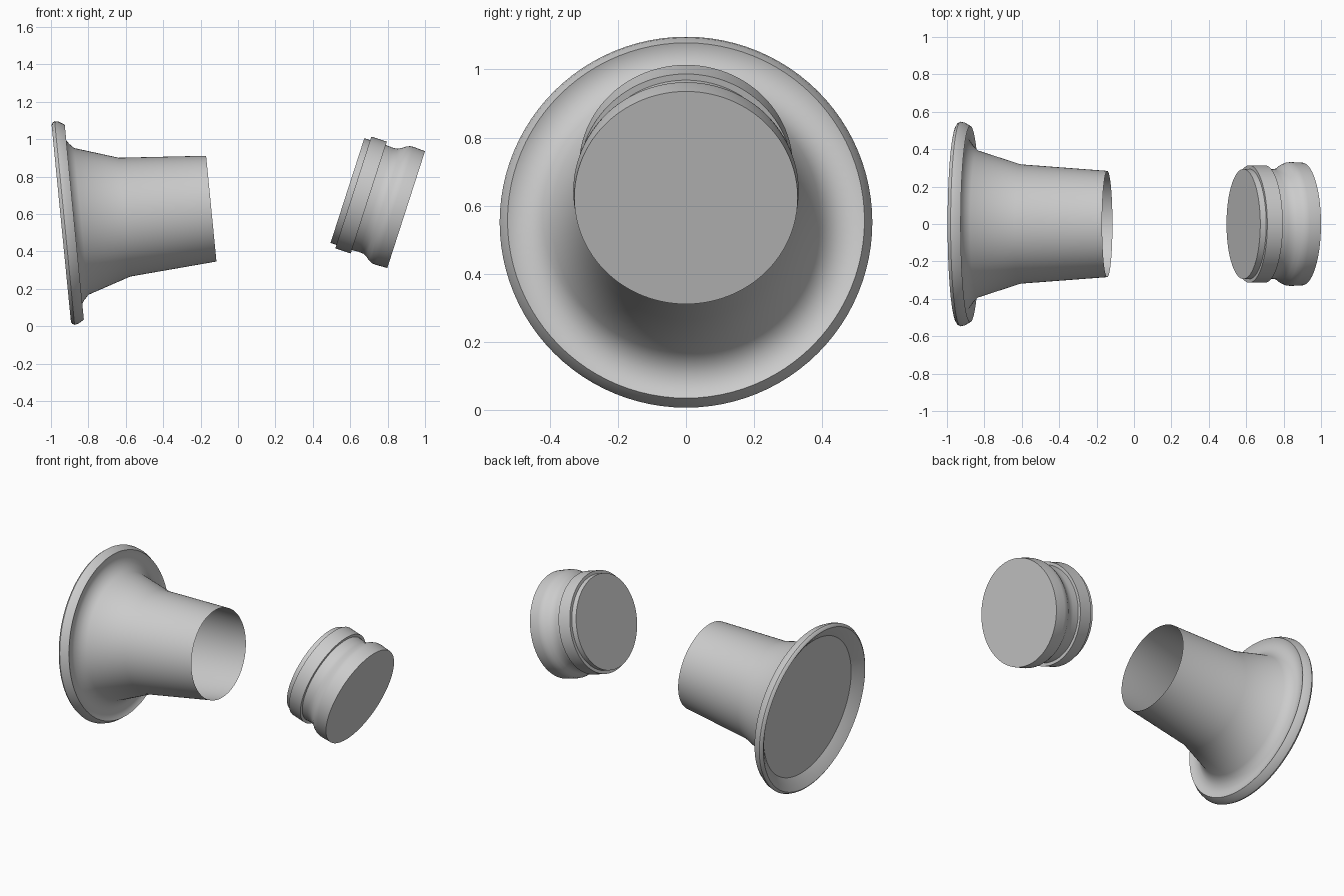
import bpy
import bmesh
from math import sin, cos, pi, radians

SEGMENTS = 96

cube = bpy.data.objects.get("Cube")
if cube:
    bpy.data.objects.remove(cube, do_unlink=True)

grey = bpy.data.materials.new("light grey")
grey.use_nodes = True
colour = (0.6, 0.6, 0.6, 1)
grey.diffuse_color = colour
grey.node_tree.nodes["Principled BSDF"].inputs["Base Color"].default_value = colour


def lathe(name, profile, location, tilt, close_end):
    """Turn (distance, radius) points around local x; the first ring is capped."""
    bm = bmesh.new()
    rings = []
    for t, r in profile:
        angles = [2 * pi * j / SEGMENTS for j in range(SEGMENTS)]
        rings.append([bm.verts.new((t, r * cos(a), r * sin(a))) for a in angles])
    for a, b in zip(rings, rings[1:]):
        for j in range(SEGMENTS):
            k = (j + 1) % SEGMENTS
            bm.faces.new((a[j], a[k], b[k], b[j]))
    bm.faces.new(rings[0][::-1])
    if close_end:
        bm.faces.new(rings[-1])
    mesh = bpy.data.meshes.new(name)
    bm.to_mesh(mesh)
    bm.free()
    mesh.materials.append(grey)
    obj = bpy.data.objects.new(name, mesh)
    bpy.context.collection.objects.link(obj)
    obj.location = location
    obj.rotation_euler.y = radians(tilt)
    bpy.ops.object.select_all(action='DESELECT')
    obj.select_set(True)
    bpy.context.view_layer.objects.active = obj
    bpy.ops.object.shade_smooth_by_angle(angle=radians(36))
    return obj


# Flared tube: recessed back disc, rolled rim, flat ledge, flare, open end
lathe("flared_tube", [
    (0.05, 0.455), (0.02, 0.495), (0.0, 0.53), (0.006, 0.54), (0.018, 0.547),
    (0.04, 0.542), (0.07, 0.524), (0.06, 0.503), (0.06, 0.453),
    (0.083, 0.42), (0.108, 0.394), (0.34, 0.319), (0.806, 0.284),
], (-0.945, 0, 0.55), -5.6, False)

# Separate plug: stepped collar, neck, and wider solid end
lathe("plug", [
    (0.0, 0.294), (0.033, 0.294), (0.033, 0.314), (0.12, 0.314), (0.12, 0.295),
    (0.16, 0.293), (0.185, 0.295), (0.205, 0.305), (0.225, 0.32),
    (0.245, 0.329), (0.265, 0.331), (0.33, 0.328),
], (0.585, 0, 0.725), 17.9, True)
